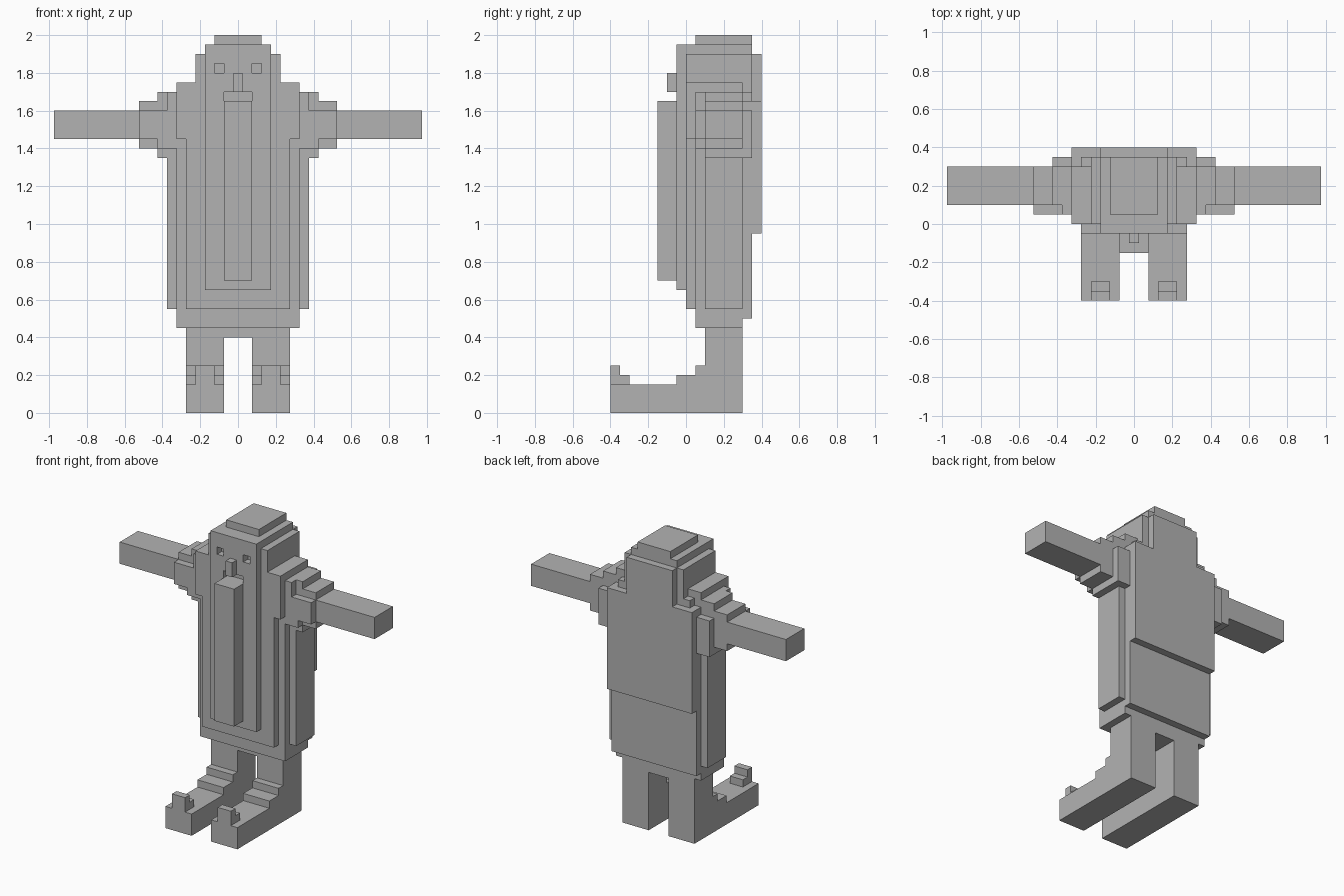
import bpy
import bmesh
from mathutils import Matrix, Vector

cube = bpy.data.objects.get("Cube")
if cube:
    bpy.data.objects.remove(cube, do_unlink=True)

U = 0.05  # one block; every size below is counted in blocks

grey = bpy.data.materials.new("plain_grey")
grey.use_nodes = True
grey.diffuse_color = (0.45, 0.45, 0.45, 1)
grey.node_tree.nodes["Principled BSDF"].inputs["Base Color"].default_value = (0.45, 0.45, 0.45, 1)


def part(name, *boxes):
    """One object from boxes given as (x range, y range, z range)."""
    bm = bmesh.new()
    for ranges in boxes:
        low = Vector([min(r) for r in ranges]) * U
        high = Vector([max(r) for r in ranges]) * U
        place = Matrix.Translation((low + high) / 2) @ Matrix.Diagonal((*(high - low), 1))
        bmesh.ops.create_cube(bm, size=1, matrix=place)
    mesh = bpy.data.meshes.new(name)
    bm.to_mesh(mesh)
    bm.free()
    mesh.materials.append(grey)
    obj = bpy.data.objects.new(name, mesh)
    bpy.context.collection.objects.link(obj)
    return obj


def wide(half, y, z):
    """A box centred on x = 0."""
    return (-half, half), y, z


# Robe: stepped layers from hem to shoulders
part("robe_hem", wide(6.5, (1, 6), (9, 11)))
part("robe_body", wide(6.5, (1, 7), (10, 33)))
part("robe_front", wide(5.5, (0, 2), (11, 30)))
part("shoulders", wide(6.5, (0, 6), (29, 35)), wide(5.5, (5, 7), (32, 34)))
part("back_cape", wide(6.5, (7, 8), (19, 33)), wide(3.5, (7, 8), (33, 38)))

# Head, with a long front panel that carries the face
part("head", wide(4.5, (0, 7), (33, 38)), wide(3.5, (0, 7), (38, 39)))
panel = part("face_panel", wide(3.5, (-1, 0), (13, 39)))
part("cap", wide(2.5, (1, 7), (39, 40)))
part("nose", wide(0.5, (-2, -1), (34, 36)))
part("beard", wide(1.5, (-3, -1), (14, 33)))

# Eye and mouth openings cut through the panel
cutter = part("face_cutter", wide(1.5, (-2, 1), (33, 34)),
              *[((s * 1.5, s * 2.5), (-2, 1), (36, 37)) for s in (-1, 1)])
cutter.hide_render = True
cut = panel.modifiers.new("openings", "BOOLEAN")
cut.operation = "DIFFERENCE"
cut.solver = "EXACT"
cut.object = cutter
bpy.context.view_layer.objects.active = panel
bpy.ops.object.modifier_apply(modifier=cut.name)
bpy.data.objects.remove(cutter, do_unlink=True)

# Parts that come in pairs
for side, s in (("left", 1), ("right", -1)):
    def sided(x0, x1, y, z):
        return (s * x0, s * x1), y, z

    part(side + "_robe_side", sided(6, 7.5, (2, 6), (11, 28)))
    part(side + "_sleeve",
         sided(6, 7.5, (1, 6), (28, 34)),
         sided(6, 8.5, (2, 6), (28, 34)),
         sided(6, 8.5, (1, 6), (28, 32)),
         sided(6, 8.5, (2, 7), (27, 32)))
    part(side + "_cuff",
         sided(8, 10.5, (2, 6), (28, 33)),
         sided(8, 10.5, (1, 6), (29, 32)))
    part(side + "_arm", sided(10, 19.5, (2, 6), (29, 32)))
    part(side + "_leg", sided(1.5, 5.5, (2, 6), (0, 9)))

    # Stepped shoe with a curled toe
    part(side + "_shoe",
         sided(1.5, 5.5, (-8, 2), (0, 3)),
         sided(1.5, 5.5, (-1, 2), (3, 4)),
         sided(1.5, 5.5, (1, 2), (4, 5)))
    part(side + "_toe_curl",
         sided(2.5, 4.5, (-8, -6), (3, 4)),
         sided(2.5, 4.5, (-8, -7), (4, 5)))

part("crotch", wide(1.5, (2, 6), (8, 9)))
